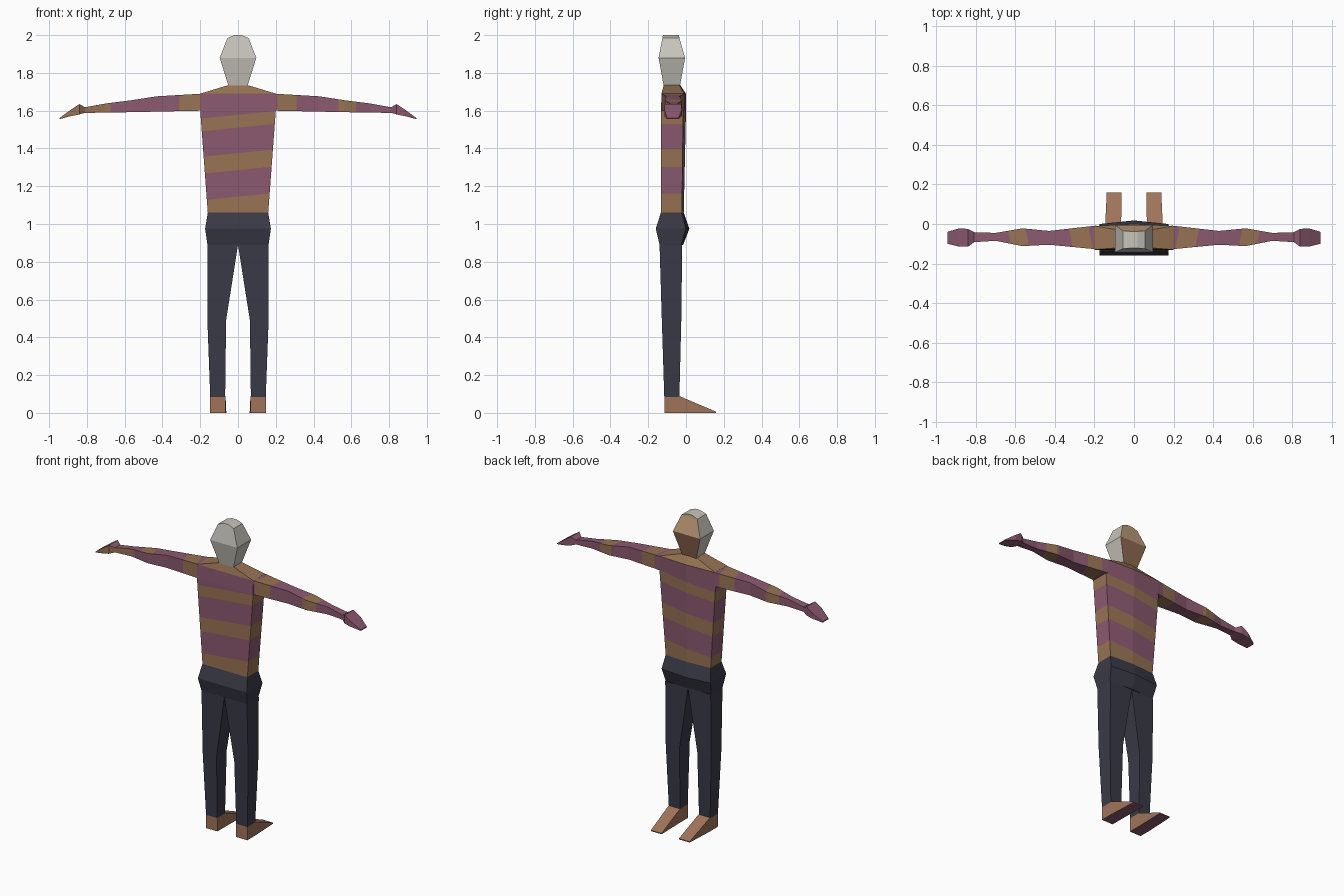
import bpy, bmesh
from mathutils import Vector

if "Cube" in bpy.data.objects:
    bpy.data.objects.remove(bpy.data.objects["Cube"])


def mat(name, rgb):
    m = bpy.data.materials.new(name)
    lin = [((c / 255 + 0.055) / 1.055) ** 2.4 for c in rgb]
    m.diffuse_color = (*lin, 1)
    m.use_nodes = True
    m.node_tree.nodes["Principled BSDF"].inputs["Base Color"].default_value = m.diffuse_color
    return m


PURPLE = mat("purple knit", (140, 90, 112))
BROWN = mat("brown knit", (152, 115, 84))
NAVY = mat("dark trousers", (58, 58, 71))
GREY = mat("pale grey hair", (200, 197, 188))
TAN = mat("tan face", (190, 155, 120))
JAW = mat("brown jaw", (142, 104, 80))
SHOE = mat("brown shoe", (160, 116, 90))


def loft(name, rings, mats, rule=None, cuts=(), caps=(True, True)):
    """Skin closed rings, cut along planes, then colour faces by rule(centre, normal)."""
    bm = bmesh.new()
    vs = [[bm.verts.new(p) for p in r] for r in rings]
    n = len(rings[0])
    for a, b in zip(vs, vs[1:]):
        for i in range(n):
            j = (i + 1) % n
            bm.faces.new((a[i], a[j], b[j], b[i]))
    if caps[0]:
        bm.faces.new(vs[0][::-1])
    if caps[1]:
        bm.faces.new(vs[-1])
    bmesh.ops.recalc_face_normals(bm, faces=bm.faces)
    for co, no in cuts:
        geom = bm.verts[:] + bm.edges[:] + bm.faces[:]
        bmesh.ops.bisect_plane(bm, geom=geom, plane_co=co, plane_no=no, dist=1e-5)
    bm.normal_update()
    if rule:
        for f in bm.faces:
            f.material_index = rule(f.calc_center_median(), f.normal)
    me = bpy.data.meshes.new(name)
    bm.to_mesh(me)
    bm.free()
    for m in mats:
        me.materials.append(m)
    ob = bpy.data.objects.new(name, me)
    bpy.context.collection.objects.link(ob)
    return ob


def box_ring(z, x0, x1, yb, yf):
    return [(x0, yb, z), (x1, yb, z), (x1, yf, z), (x0, yf, z)]


def body_ring(z, hw, yb, yf, yc):
    # five-sided section with a ridge down the chest
    return [(-hw, yb, z), (hw, yb, z), (hw, yf, z), (0, yc, z), (-hw, yf, z)]


# Head: grey shell with a tan face on the +y side
def head_rule(c, n):
    if n.y > 0.5:
        return 1 if c.z > 1.88 else 2
    return 0


loft("head", [box_ring(1.73, -.05, .05, -.118, -.032),
              box_ring(1.88, -.097, .097, -.145, -.005),
              box_ring(1.985, -.056, .056, -.125, -.035),
              box_ring(2.0, -.018, .018, -.122, -.037)],
     [GREY, TAN, JAW], head_rule)

# Jumper body: tilted stripes
SLOPE = 0.1
bands = [(1.0, 1.145), (1.285, 1.375), (1.51, 1.578), (1.698, 2.0)]
tilt = Vector((-SLOPE, 0, 1))


def stripe_rule(c, n):
    h = c.z - (SLOPE * c.x if c.z < 1.68 else 0)
    return int(any(a < h < b for a, b in bands))


loft("torso", [body_ring(1.06, .16, -.133, -.022, -.012),
               body_ring(1.60, .2, -.132, -.015, 0),
               body_ring(1.69, .2, -.13, -.01, 0),
               body_ring(1.735, .052, -.118, -.035, -.03)],
     [PURPLE, BROWN], stripe_rule,
     [((0, 0, h), tilt) for h in (1.145, 1.285, 1.375, 1.51, 1.578)])

# Hips
loft("hips", [body_ring(.89, .162, -.14, -.025, -.015),
              body_ring(.975, .174, -.16, .0, .018),
              body_ring(1.06, .16, -.133, -.022, -.012)], [NAVY])

# Arm sections: x, y back, y front, z bottom, z top
ARM = [(.19, -.128, -.008, 1.6, 1.69), (.43, -.105, -.035, 1.595, 1.676),
       (.565, -.112, -.022, 1.592, 1.655), (.70, -.085, -.045, 1.59, 1.638),
       (.81, -.092, -.042, 1.588, 1.618)]
HAND = [(.80, -.085, -.045, 1.592, 1.612), (.84, -.115, -.025, 1.58, 1.635),
        (.885, -.115, -.022, 1.571, 1.605), (.945, -.1, -.04, 1.555, 1.561)]


def arm_rule(side):
    def rule(c, n):
        x = abs(c.x) - 0.2 * (c.y + .07)
        if side < 0 and n.y < -.5:
            return int(x > .68 or x < .32)
        return int(.22 < x < .32 or .54 < x < .63)
    return rule


for side, label in ((1, "right"), (-1, "left")):
    def rings(sections):
        return [[(side * x, y0, z0), (side * x, y1, z0),
                 (side * x, y1, z1), (side * x, y0, z1)]
                for x, y0, y1, z0, z1 in sections]

    # Sleeve with bands, and a wedge-shaped hand
    loft(label + "_arm", rings(ARM), [PURPLE, BROWN], arm_rule(side),
         [((side * x, -.07, 1.6), (side, -.2, 0)) for x in (.22, .32, .54, .63, .68)],
         (False, True))
    loft(label + "_hand", rings(HAND), [PURPLE, BROWN],
         lambda c, n: int(side < 0 and n.y < -.3))

    # Trouser leg
    def leg_ring(z, xi, xo, yb, yf):
        return box_ring(z, *sorted((side * xi, side * xo)), yb, yf)

    loft(label + "_leg", [leg_ring(.085, .068, .147, -.115, -.035),
                          leg_ring(.49, .063, .162, -.128, -.025),
                          leg_ring(.89, 0, .162, -.14, -.02)], [NAVY])

    # Wedge shoe pointing forward, with a purple sole
    def shoe_ring(y, xi, xo, top):
        return [(side * xi, y, 0), (side * xo, y, 0),
                (side * xo, y, top), (side * xi, y, top)]

    loft(label + "_shoe", [shoe_ring(-.115, .066, .147, .09),
                           shoe_ring(-.033, .066, .147, .088),
                           shoe_ring(.16, .062, .138, .006)],
         [SHOE, PURPLE], lambda c, n: int(n.z < -.5))
